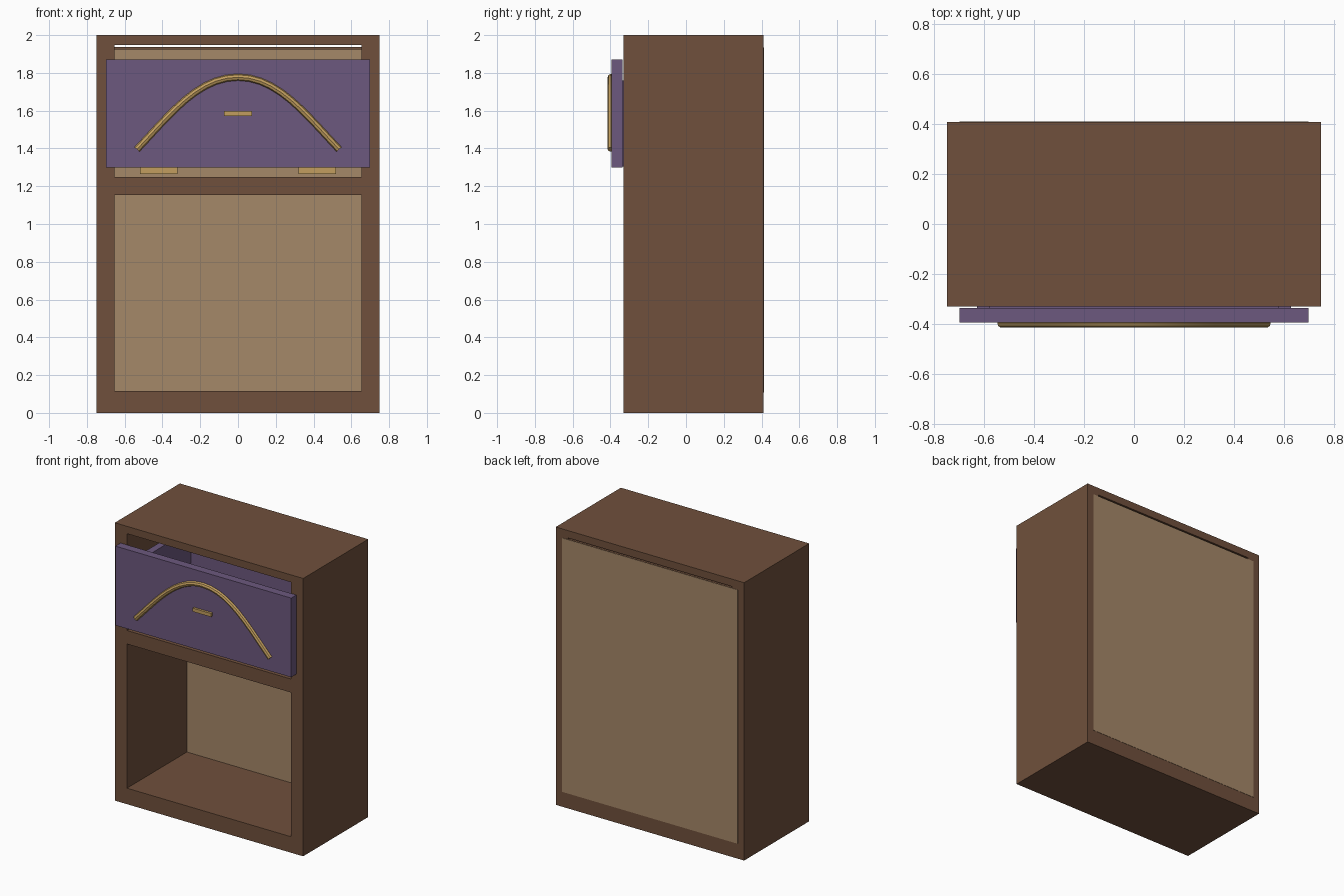
import bpy
import bmesh
from mathutils import Vector

default = bpy.data.objects.get("Cube")
if default:
    bpy.data.objects.remove(default, do_unlink=True)


def material(name, r, g, b):
    """Flat material from 0-255 display values."""
    color = [((c / 255 + 0.055) / 1.055) ** 2.4 for c in (r, g, b)] + [1.0]
    mat = bpy.data.materials.new(name)
    mat.use_nodes = True
    mat.diffuse_color = color
    mat.node_tree.nodes["Principled BSDF"].inputs["Base Color"].default_value = color
    return mat


BROWN = material("dark_wood", 112, 80, 60)
TAN = material("light_wood", 165, 136, 104)
PURPLE = material("purple_paint", 108, 88, 126)
GOLD = material("brass", 194, 158, 94)


def box(name, mat, x, y, z):
    """Box from (min, max) ranges on each axis."""
    mesh = bpy.data.meshes.new(name)
    bm = bmesh.new()
    bmesh.ops.create_cube(bm, size=1)
    ranges = (x, y, z)
    for v in bm.verts:
        v.co = Vector([lo + (c + 0.5) * (hi - lo) for c, (lo, hi) in zip(v.co, ranges)])
    bm.to_mesh(mesh)
    bm.free()
    mesh.materials.append(mat)
    obj = bpy.data.objects.new(name, mesh)
    bpy.context.collection.objects.link(obj)
    return obj


FRONT, BACK = -0.33, 0.41
HALF, INNER = 0.75, 0.653
DEPTH = (FRONT, BACK)
SIDES = (("right", -1), ("left", 1))


def pair(name, mat, x, y, z):
    """Mirrored boxes on both sides of the centre."""
    for side, s in SIDES:
        box(f"{side}_{name}", mat, sorted((s * x[0], s * x[1])), y, z)


# Cabinet carcass
pair("side_wall", BROWN, (INNER, HALF), DEPTH, (0, 2))
span = (-INNER, INNER)
box("cabinet_top", BROWN, span, DEPTH, (1.947, 2))
box("cabinet_bottom", BROWN, span, DEPTH, (0, 0.115))
box("shelf", BROWN, span, (FRONT, 0.36), (1.153, 1.25))
box("back_rail", BROWN, span, (0.34, BACK), (1.925, 1.937))

# Back panel, slightly proud of the carcass
box("back_panel", TAN, span, (0.352, BACK), (0.11, 1.93))
box("back_panel_edge", TAN, (-0.70, 0.70), (BACK - 0.004, BACK + 0.002), (0.108, 1.935))

# Drawer
box("drawer_front", PURPLE, (-0.70, 0.70), (-0.395, -0.336), (1.30, 1.87))
pair("drawer_side", PURPLE, (0.58, 0.63), (-0.336, 0.345), (1.305, 1.76))
box("drawer_back", PURPLE, (-0.58, 0.58), (0.295, 0.345), (1.305, 1.76))
box("drawer_floor", PURPLE, (-0.58, 0.58), (-0.336, 0.295), (1.305, 1.35))
pair("drawer_runner", GOLD, (0.32, 0.52), (-0.30, 0.30), (1.265, 1.305))

# Curved brass handle
curve = bpy.data.curves.new("drawer_handle", "CURVE")
curve.dimensions = "3D"
curve.bevel_depth = 0.018
curve.bevel_resolution = 2
curve.resolution_u = 10
curve.use_fill_caps = True
spline = curve.splines.new("BEZIER")
spline.bezier_points.add(2)
path = ((-0.535, 1.395, 0.18, 0.19), (0, 1.777, 0.21, 0), (0.535, 1.395, 0.18, -0.19))
for point, (x, z, dx, dz) in zip(spline.bezier_points, path):
    point.co = (x, -0.397, z)
    point.handle_left = (x - dx, -0.397, z - dz)
    point.handle_right = (x + dx, -0.397, z + dz)
curve.materials.append(GOLD)
handle = bpy.data.objects.new("drawer_handle", curve)
bpy.context.collection.objects.link(handle)
bpy.ops.object.select_all(action="DESELECT")
handle.select_set(True)
bpy.context.view_layer.objects.active = handle
bpy.ops.object.convert(target="MESH")
bpy.ops.object.shade_smooth_by_angle()

# Small brass plate under the handle
box("drawer_plate", GOLD, (-0.073, 0.073), (-0.412, -0.39), (1.573, 1.598))
